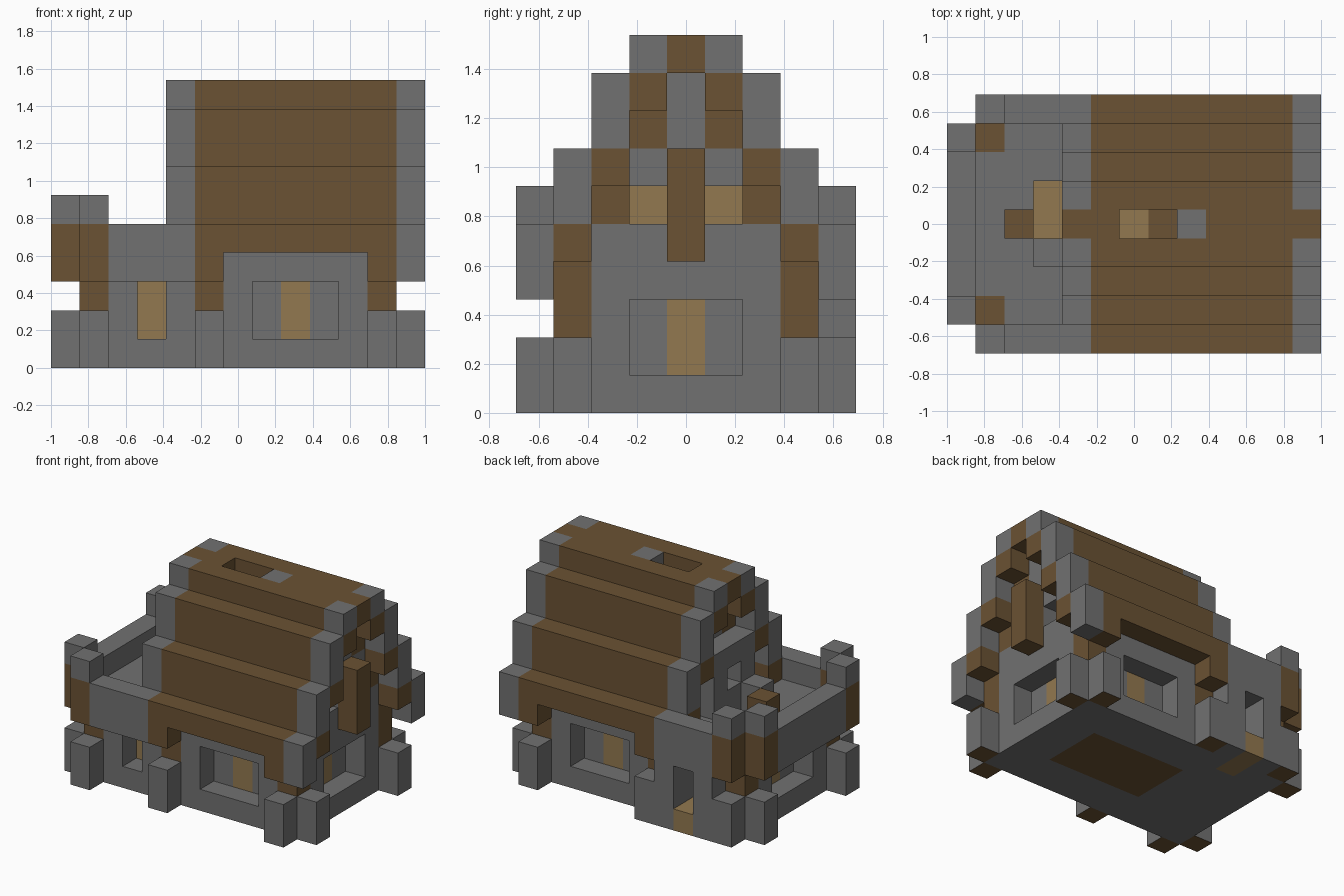
import bpy
import bmesh
import math
from mathutils import Vector

if "Cube" in bpy.data.objects:
    bpy.data.objects.remove(bpy.data.objects["Cube"], do_unlink=True)

U = 2 / 13                      # size of one block
ORIGIN = Vector((-1, -4.5 * U, 0))
STONE, WOOD, PLANK = 0, 1, 2


def make_material(name, rgb):
    mat = bpy.data.materials.new(name)
    mat.use_nodes = True
    mat.diffuse_color = (*rgb, 1)
    mat.node_tree.nodes["Principled BSDF"].inputs["Base Color"].default_value = (*rgb, 1)
    return mat


MATERIALS = [make_material("grey stone", (0.165, 0.165, 0.165)),
             make_material("brown wood", (0.145, 0.084, 0.033)),
             make_material("light planks", (0.29, 0.19, 0.08))]

blocks = {}                     # block position -> (part, material)


def span(r):
    return range(r[0], r[1] + 1) if isinstance(r, tuple) else (r,)


def fill(part, x, y, z, mat=STONE, both=False):
    """Fill a box of blocks; both repeats it mirrored front to back."""
    for i in span(x):
        for j in span(y):
            for k in span(z):
                for jj in ((j, 8 - j) if both else (j,)):
                    if part:
                        blocks[i, jj, k] = (part, mat)
                    else:
                        blocks.pop((i, jj, k), None)


def carve(x, y, z, both=False):
    fill(None, x, y, z, both=both)


# Ground floor, upper floor and stepped attic
fill("ground_floor", (1, 11), (1, 7), (0, 3))
fill("upper_floor", (5, 11), (1, 7), 4)
fill("attic", (5, 11), (2, 6), (5, 6))
fill("attic", (5, 11), (3, 5), (7, 8))
fill("floor_boards", (5, 9), (3, 5), 0, WOOD)

# Corner and side timber columns
for i in (1, 5, 11):
    fill("timber_column", i, 1, (2, 3), WOOD, True)

# Stone footings around the walls
for i in (1, 5, 11):
    fill("footing", i, 0, (0, 1), both=True)
for i in (0, 12):
    fill("footing", i, 1, (0, 1), both=True)

# Stepped roof
fill("roof", (5, 11), 0, 4, WOOD, True)
for i in (5, 11):
    fill("roof", i, 0, 3, WOOD, True)
fill("roof", (5, 11), 1, (5, 6), WOOD, True)
fill("roof", (5, 11), 2, (7, 8), WOOD, True)
fill("roof", (5, 11), (3, 5), 9, WOOD)
fill("roof", (6, 8), (3, 5), (7, 8), WOOD)

# Smoke opening in the ridge
carve((6, 7), 4, (8, 9))
fill("smoke_opening", 6, 4, 7, PLANK)
fill("ridge_stone", 8, 4, 9)

# Stone gable trim with timber brackets at each end of the roof
for i in (4, 12):
    fill("gable_trim", i, 0, (3, 4), both=True)
    for j in (1, 2):
        fill("gable_trim", i, j, (2 * j + 3, 2 * j + 4), both=True)
        fill("gable_bracket", i, j, 2 * j + 2, WOOD, True)
    fill("gable_trim", i, 3, 9, both=True)
    fill("gable_bracket", i, 3, 8, WOOD, True)
    fill("gable_bracket", i, 4, 9, WOOD)
for i in (5, 11):
    fill("gable_timber", i, 2, 5, WOOD, True)
    fill("gable_timber", i, 3, 7, WOOD, True)

# Attic windows and centre post
carve(11, 3, 5, both=True)
fill("attic_window", 10, 3, 5, PLANK, True)
fill("gable_post", 12, 4, (4, 6), WOOD)

# Terrace doorway
fill("terrace_doorway", 4, (3, 5), (4, 6))
carve(4, 4, 5)

# Terrace parapet and corner posts
fill("parapet", (2, 4), 0, (3, 4), both=True)
fill("parapet", 0, (2, 6), (3, 4))
for i, j in ((0, 1), (1, 0)):
    fill("terrace_post", i, j, (3, 4), WOOD, True)
    fill("terrace_post_cap", i, j, 5, STONE, True)
fill("terrace_post", 1, 1, 3, WOOD, True)

# Stair hatch on the terrace
carve(3, (4, 5), 3)
fill("hatch_step", 3, (4, 5), 2, PLANK)
fill("hatch_rail", 2, 4, 4, WOOD)
fill("hatch_curb", 3, 3, 4)

# Rear porch and doorway
fill("porch", (2, 4), 8, (0, 4))
carve(3, (7, 8), (1, 2))
fill("door_step", 3, (7, 8), 0, PLANK)
fill("rear_door", 3, 6, (1, 2), PLANK)

# Narrow front niche
carve(3, 1, (1, 2))
fill("front_niche", 3, 2, (1, 2), PLANK)

# Recessed windows on long sides and ends
carve((7, 9), 1, (1, 2), both=True)
fill("side_window", 8, 2, (1, 2), PLANK, True)
for wall, inner in ((1, 2), (11, 10)):
    carve(wall, (3, 5), (1, 2))
    fill("end_window", inner, 4, (1, 2), PLANK)

# Skin each part, keeping only its exposed faces
parts = {}
for cell, (part, mat) in blocks.items():
    parts.setdefault(part, []).append((cell, mat))

for part, cells in parts.items():
    bm = bmesh.new()
    for cell, mat in cells:
        centre = Vector(cell) + Vector((0.5, 0.5, 0.5))
        for axis in range(3):
            for sign in (-1, 1):
                n = Vector((0, 0, 0))
                n[axis] = sign
                if tuple(int(c + d) for c, d in zip(cell, n)) in blocks:
                    continue
                a = Vector((0, 0, 0))
                a[(axis + 1) % 3] = 0.5
                b = n.cross(a)
                mid = centre + n / 2
                ring = (mid + a + b, mid - a + b, mid - a - b, mid + a - b)
                face = bm.faces.new([bm.verts.new(ORIGIN + p * U) for p in ring])
                underside = axis == 2 and sign < 0
                face.material_index = WOOD if part == "footing" and underside else mat
    bmesh.ops.remove_doubles(bm, verts=bm.verts, dist=0.001)
    bmesh.ops.dissolve_limit(bm, angle_limit=math.radians(1), verts=bm.verts,
                             edges=bm.edges, delimit={"MATERIAL"})
    bm.normal_update()
    mesh = bpy.data.meshes.new(part)
    bm.to_mesh(mesh)
    bm.free()
    for material in MATERIALS:
        mesh.materials.append(material)
    if len(mesh.polygons):
        bpy.context.collection.objects.link(bpy.data.objects.new(part, mesh))
